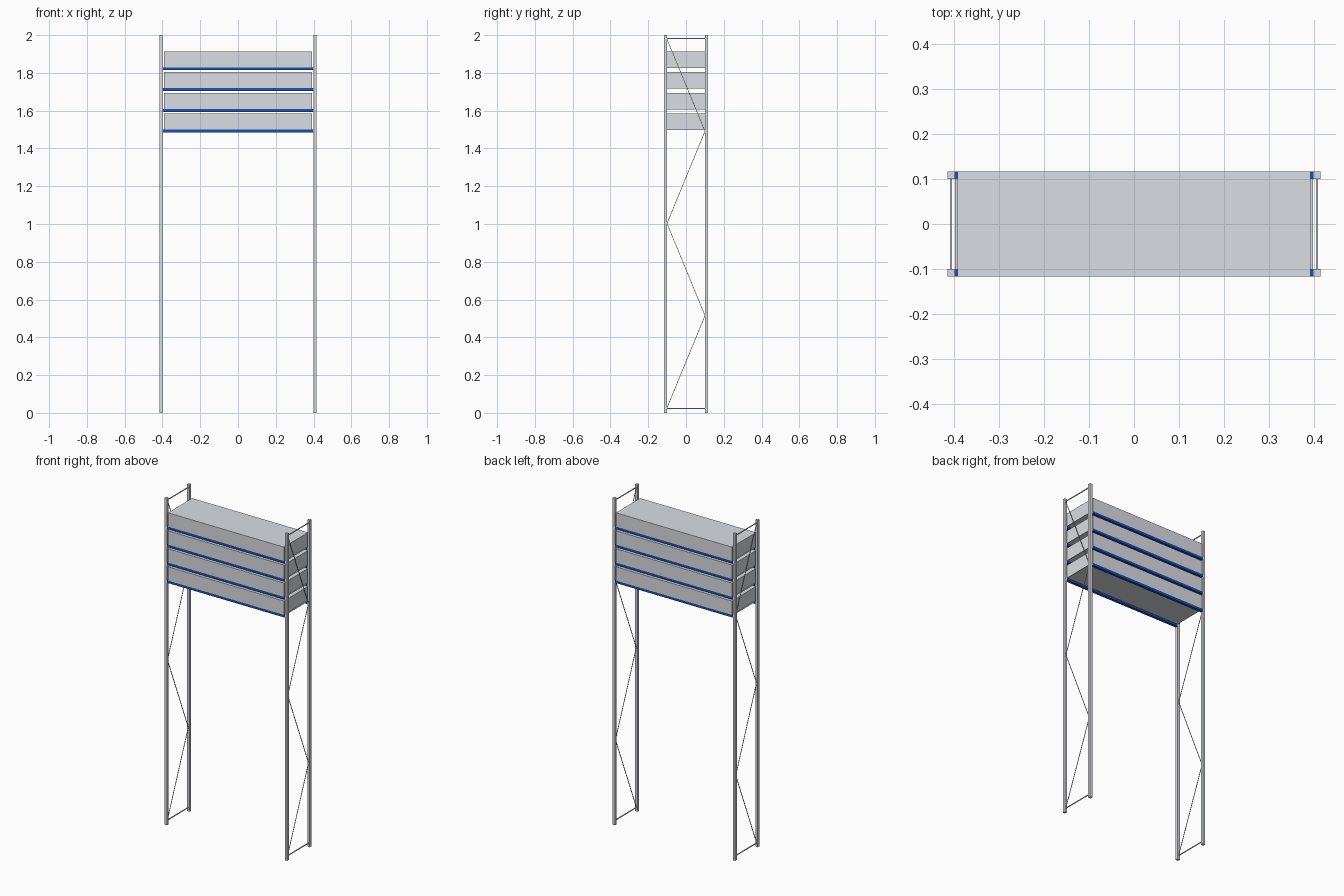
import bpy
import bmesh
from mathutils import Vector

cube = bpy.data.objects.get("Cube")
if cube:
    bpy.data.objects.remove(cube, do_unlink=True)


def material(name, rgb):
    mat = bpy.data.materials.new(name)
    mat.use_nodes = True
    color = (*rgb, 1.0)
    mat.diffuse_color = color
    mat.node_tree.nodes["Principled BSDF"].inputs["Base Color"].default_value = color
    return mat


STEEL = material("galvanised grey", (0.70, 0.72, 0.75))
CARTON = material("load grey", (0.70, 0.725, 0.77))
BLUE = material("beam blue", (0.012, 0.08, 0.46))


def finish(name, bm, mat):
    mesh = bpy.data.meshes.new(name)
    bm.to_mesh(mesh)
    bm.free()
    mesh.materials.append(mat)
    obj = bpy.data.objects.new(name, mesh)
    bpy.context.collection.objects.link(obj)
    return obj


def box(name, low, high, mat):
    low, high = Vector(low), Vector(high)
    bm = bmesh.new()
    bmesh.ops.create_cube(bm, size=1)
    bmesh.ops.scale(bm, vec=high - low, verts=bm.verts)
    bmesh.ops.translate(bm, vec=(low + high) / 2, verts=bm.verts)
    return finish(name, bm, mat)


def rod(name, start, end, width, mat):
    start, end = Vector(start), Vector(end)
    axis = end - start
    bm = bmesh.new()
    bmesh.ops.create_cube(bm, size=1)
    bmesh.ops.scale(bm, vec=(width, width, axis.length), verts=bm.verts)
    obj = finish(name, bm, mat)
    obj.location = (start + end) / 2
    # Turn about x only, so the flat sides stay square to the frame
    obj.rotation_euler = (Vector((axis.z, axis.y)).angle_signed(Vector((1, 0))) * -1, 0, 0)
    obj.rotation_euler = axis.to_track_quat("Z", "X").to_euler()
    return obj


HALF_X, HALF_Y, POST = 0.415, 0.117, 0.0165
INNER_X, INNER_Y = HALF_X - POST, HALF_Y - POST
BRACE_X = 0.407

# End frames: two posts, two rungs and a zigzag of braces each
for side, sx in (("left", 1), ("right", -1)):
    for end, sy in (("front", -1), ("back", 1)):
        x, y = sx * (HALF_X - POST / 2), sy * (HALF_Y - POST / 2)
        r = POST / 2
        box(f"{side}_{end}_post", (x - r, y - r, 0), (x + r, y + r, 2), STEEL)
    for level, z in (("lower", 0.024), ("upper", 1.983)):
        box(f"{side}_{level}_rung", (sx * BRACE_X - 0.0023, -INNER_Y, z - 0.0023),
            (sx * BRACE_X + 0.0023, INNER_Y, z + 0.0023), STEEL)
    for i in range(4):
        sy = -1 if i % 2 == 0 else 1
        z = 0.027 + i * 0.488
        rod(f"{side}_brace_{i + 1}", (sx * BRACE_X, sy * INNER_Y, z),
            (sx * BRACE_X, -sy * INNER_Y, z + 0.488), 0.003, STEEL)

# Four shelf levels: blue beams, thin deck and the load on top
for i in range(4):
    z = 1.499 + i * 0.11
    for end, sy in (("front", -1), ("back", 1)):
        y = sy * (HALF_Y - POST / 2)
        box(f"{end}_beam_{i + 1}", (-INNER_X, y - POST / 2, z - 0.015),
            (INNER_X, y + POST / 2, z), BLUE)
    box(f"deck_{i + 1}", (-INNER_X, -INNER_Y, z - 0.002), (INNER_X, INNER_Y, z), STEEL)
    box(f"load_{i + 1}", (-0.3925, -HALF_Y, z), (0.3925, HALF_Y, z + 0.085), CARTON)
